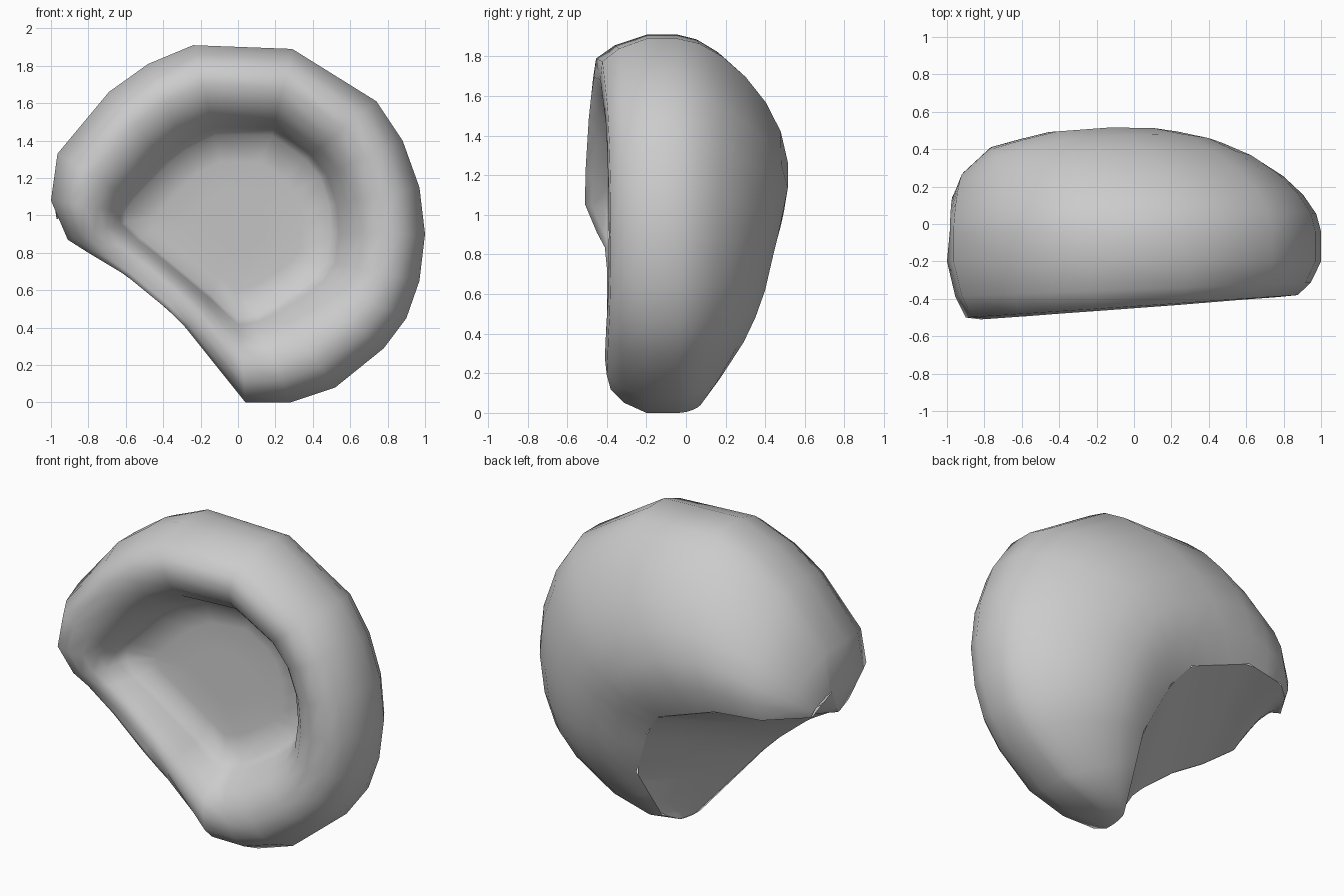
import bpy, bmesh
from mathutils import Vector

if "Cube" in bpy.data.objects:
    bpy.data.objects.remove(bpy.data.objects["Cube"])

# Front-view outline (x, z), clockwise from the left tip
OUT = [(-.91, .87), (-1, 1.08), (-.965, 1.33), (-.69, 1.66), (-.48, 1.81), (-.24, 1.91),
       (.29, 1.89), (.74, 1.61), (.88, 1.40), (.97, 1.15), (1, .9), (.97, .65), (.9, .45),
       (.78, .29), (.52, .08), (.28, 0), (.04, 0), (-.28, .4), (-.38, .5), (-.6, .68), (-.8, .8)]
# Border of the sunken floor (x, z), same order
INN = [(-.6, .96), (-.6, 1.02), (-.56, 1.08), (-.38, 1.27), (-.28, 1.35), (-.12, 1.43),
       (.18, 1.43), (.36, 1.3), (.44, 1.2), (.49, 1.05), (.5, .9), (.48, .75), (.42, .67),
       (.33, .6), (.2, .52), (.1, .47), (0, .45), (-.14, .57), (-.25, .66), (-.42, .8), (-.52, .88)]
# Edge of the cut at the back: outline index -> point
HOLE = {1: (-.97, .14, .98), 2: (-.9, .26, 1.0), 3: (-.78, .37, 1.0), 5: (-.495, .43, 1.0),
        8: (-.09, .4, .85), 10: (.02, .35, .71), 13: (.155, .27, .39),
        15: (.11, .08, .06), 16: (.06, -.02, .01)}
# Sharper front lip along the cut: index -> (edge y, peak y)
LIP = {0: (-.2, -.45), 20: (-.33, -.41), 19: (-.36, -.4), 18: (-.37, -.4), 17: (-.35, -.4),
       16: (-.14, -.38), 15: (-.04, -.39), 14: (-.04, -.41)}
# Fullness of the back sections near the bottom
FULL = {12: .24, 13: .18, 14: .1, 15: .06, 16: .05}
N = len(OUT)


def floor_y(x):
    return -.13 + .18 * x


def along(points, f):
    """Point at fraction f of a polyline's length."""
    lens = [(b - a).length for a, b in zip(points, points[1:])]
    d = f * sum(lens)
    for a, b, s in zip(points, points[1:], lens):
        if d <= s + 1e-6:
            return a.lerp(b, d / s)
        d -= s
    return points[-1].copy()


def hole_point(i):
    a = max(k for k in HOLE if k <= i)
    b = min(k for k in HOLE if k >= i)
    f = 0 if a == b else (i - a) / (b - a)
    return Vector(HOLE[a]).lerp(Vector(HOLE[b]), f)


bm = bmesh.new()


def bridge(r1, r2, closed=True):
    n = len(r1)
    for i in range(n if closed else n - 1):
        j = (i + 1) % n
        bm.faces.new((r1[i], r1[j], r2[j], r2[i]))


# Rolled front rim: rows swept from the outline to the floor border
def front_row(t, y_of):
    row = []
    for i, ((ax, az), (bx, bz)) in enumerate(zip(OUT, INN)):
        x, z = ax + (bx - ax) * t, az + (bz - az) * t
        e, peak = LIP.get(i, (-.04, -.45 + .06 * ax))
        row.append(bm.verts.new((x, y_of(e, peak, floor_y(bx)), z)))
    return row


edge = front_row(0, lambda e, p, f: e)
edge[1].co.x = -.985
rows = [edge,
        front_row(0, lambda e, p, f: min(-.2, e - .02)),
        front_row(.11, lambda e, p, f: min(-.2, e - .02) * .4 + p * .6),
        front_row(.25, lambda e, p, f: p + .01),
        front_row(.45, lambda e, p, f: p),
        front_row(.64, lambda e, p, f: p + (f - p) * .12),
        front_row(.8, lambda e, p, f: p + (f - p) * .37),
        front_row(.92, lambda e, p, f: p + (f - p) * .75),
        front_row(1, lambda e, p, f: f)]

# Sunken floor
cx, cz = -.03, .95
for s in (.7, .35):
    r = []
    for bx, bz in INN:
        x, z = cx + (bx - cx) * s, cz + (bz - cz) * s
        r.append(bm.verts.new((x, floor_y(x) + .02, z)))
    rows.append(r)
for r1, r2 in zip(rows, rows[1:]):
    bridge(r1, r2)
mid = bm.verts.new((cx, floor_y(cx) + .02, cz))
for i in range(N):
    bm.faces.new((rows[-1][i], rows[-1][(i + 1) % N], mid))

# Domed back: curved sections from the outline to the back edge of the cut
prev = edge[1:17]
STEPS = 8
for k in range(1, STEPS + 1):
    t = k / STEPS
    row = []
    for i in range(1, 17):
        a, h = edge[i].co, hole_point(i)
        d = (Vector((a.x, a.z)) - Vector((h.x, h.z))).length
        c1 = a + Vector((0, .21 * d + .02, 0))
        c2 = h.lerp(a, .42)
        c2.y = h.y + FULL.get(i, .27) * d
        p = a * (1 - t) ** 3 + c1 * 3 * t * (1 - t) ** 2 + c2 * 3 * t * t * (1 - t) + h * t ** 3
        row.append(bm.verts.new(p))
    bridge(prev, row, closed=False)
    prev = row

# Cut face closing the lower left, from the back edge to the front lip (own vertices: hard edge)
back = [hole_point(i) for i in range(1, 17)]
lip = [edge[i].co.copy() for i in (1, 0, 20, 19, 18, 17, 16)]
M = 30
cut = [[bm.verts.new(along(back, j / M).lerp(along(lip, j / M), s / 4)) for j in range(M + 1)]
       for s in range(5)]
for r1, r2 in zip(cut, cut[1:]):
    bridge(r1, r2, closed=False)

bmesh.ops.recalc_face_normals(bm, faces=bm.faces)
for f in bm.faces:
    f.smooth = True
me = bpy.data.meshes.new("hollow_shell")
bm.to_mesh(me)
bm.free()
ob = bpy.data.objects.new("hollow_shell", me)
bpy.context.collection.objects.link(ob)
